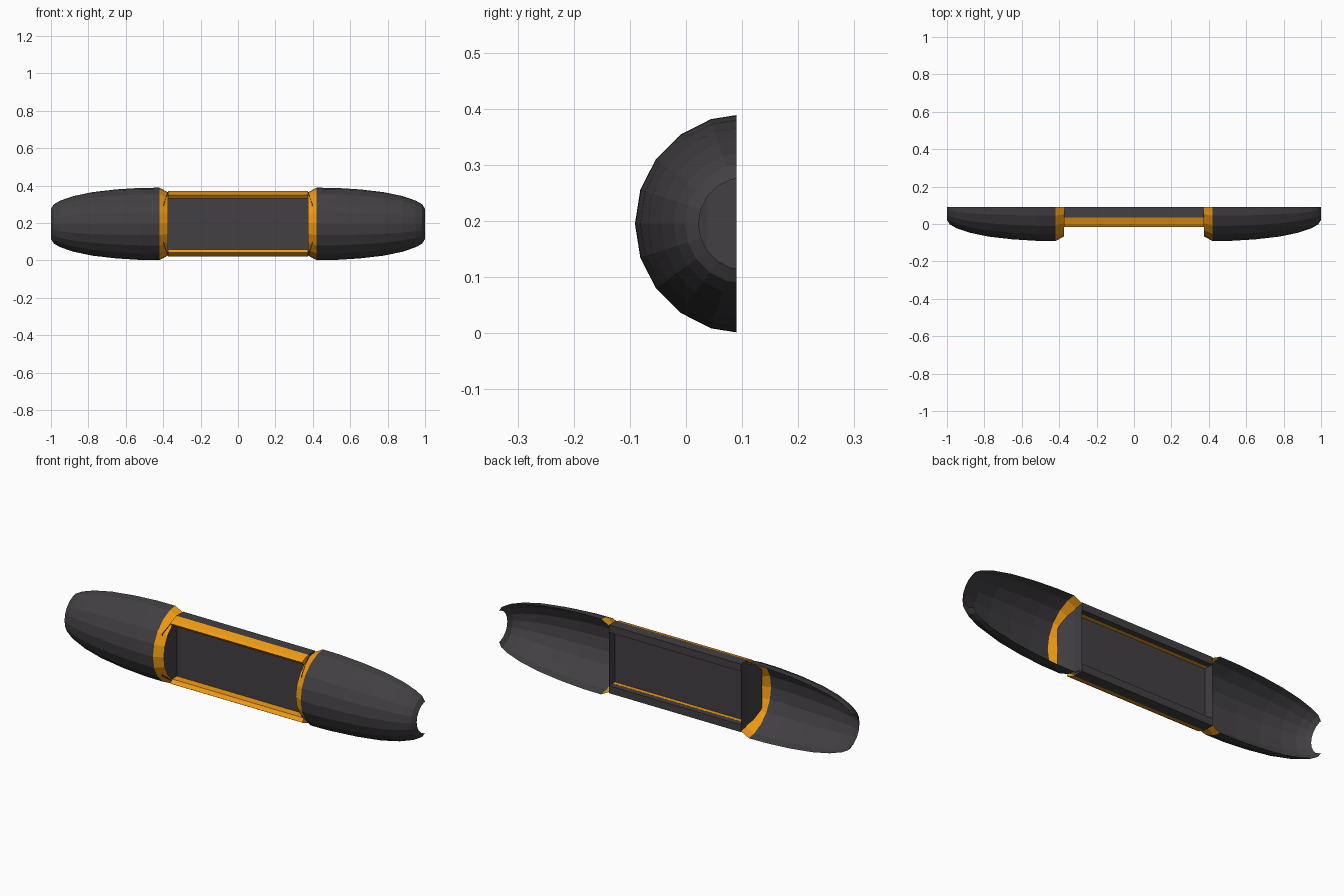
import bpy, bmesh, math

if "Cube" in bpy.data.objects:
    bpy.data.objects.remove(bpy.data.objects["Cube"])

CY, CZ, BACK = 0.105, 0.195, 0.09   # revolve axis, back cutting plane
HX = 0.375                          # half length of the middle section


def material(name, rgb):
    m = bpy.data.materials.new(name)
    m.diffuse_color = (*rgb, 1)
    m.use_nodes = True
    m.node_tree.nodes["Principled BSDF"].inputs["Base Color"].default_value = m.diffuse_color
    return m


GREY = material("dark_grey", (0.055, 0.05, 0.056))
ORANGE = material("orange", (0.88, 0.33, 0.007))


def finish(bm, name, mat):
    me = bpy.data.meshes.new(name)
    bm.to_mesh(me)
    bm.free()
    me.materials.append(mat)
    ob = bpy.data.objects.new(name, me)
    bpy.context.collection.objects.link(ob)
    return ob


def half_revolve(name, profile, side, mat, n=20):
    """Open surface turned about the x axis, cut flat at the back."""
    bm = bmesh.new()
    rings = []
    for x, r in profile:
        rings.append([bm.verts.new((side * x,
                                    CY + r * math.cos(2 * math.pi * i / n),
                                    CZ + r * math.sin(2 * math.pi * i / n)))
                      for i in range(n)])
    for a, b in zip(rings, rings[1:]):
        for i in range(n):
            j = (i + 1) % n
            bm.faces.new((a[i], b[i], b[j], a[j]))
    bmesh.ops.bisect_plane(bm, geom=bm.verts[:] + bm.edges[:] + bm.faces[:],
                           plane_co=(0, BACK, 0), plane_no=(0, 1, 0),
                           clear_outer=True)
    # make the faces point away from the axis
    bm.normal_update()
    f = max(bm.faces, key=lambda f: f.calc_area())
    c = f.calc_center_median()
    if f.normal.y * (c.y - CY) + f.normal.z * (c.z - CZ) < 0:
        bmesh.ops.reverse_faces(bm, faces=bm.faces[:])
    return finish(bm, name, mat)


def prism(name, section, side, mat):
    """Section of (y, height from centre) run along x; side mirrors it in z."""
    bm = bmesh.new()
    ends = [[bm.verts.new((x, y, CZ + side * h)) for y, h in section]
            for x in (-HX, HX)]
    bm.faces.new(ends[0])
    bm.faces.new(ends[1])
    k = len(section)
    for i in range(k):
        j = (i + 1) % k
        bm.faces.new((ends[0][i], ends[0][j], ends[1][j], ends[1][i]))
    bmesh.ops.recalc_face_normals(bm, faces=bm.faces[:])
    return finish(bm, name, mat)


def strip(name, rows, mat):
    """Sheet through rows of (x, y, half height)."""
    bm = bmesh.new()
    pairs = [[bm.verts.new((x, y, CZ + s * h)) for s in (-1, 1)]
             for x, y, h in rows]
    for (a, b), (c, d) in zip(pairs, pairs[1:]):
        bm.faces.new((a, c, d, b))
    return finish(bm, name, mat)


SHELL = [(0.42, 0.196), (0.52, 0.195), (0.65, 0.187), (0.78, 0.172),
         (0.88, 0.151), (0.95, 0.127), (0.985, 0.107), (1.0, 0.0825)]
COLLAR = [(HX, 0.172), (0.42, 0.196)]

# end grips, their collars and the flared end walls of the tray
for side, word in ((-1, "left"), (1, "right")):
    half_revolve(word + "_grip_shell", SHELL, side, GREY)
    half_revolve(word + "_collar", COLLAR, side, ORANGE)
    strip(word + "_end_wall", [(side * HX, BACK, 0.172),
                               (side * HX, 0.037, 0.172),
                               (side * 0.384, 0.0, 0.145),
                               (side * 0.397, -0.05, 0.108)], GREY)

# orange rails and grey casing along the top and bottom
RAIL = [(0.035, 0.175), (0.0, 0.163), (-0.015, 0.154), (0.0, 0.137),
        (0.06, 0.137), (0.06, 0.15)]
CASING = [(0.035, 0.175), (0.09, 0.175), (0.09, 0.137), (0.061, 0.137),
          (0.061, 0.151)]
for side, word in ((-1, "bottom"), (1, "top")):
    prism(word + "_rail", RAIL, side, ORANGE)
    prism(word + "_casing", CASING, side, GREY)

# recessed middle panel
strip("middle_panel", [(-HX, 0.04, 0.138), (HX, 0.04, 0.138)], GREY)
